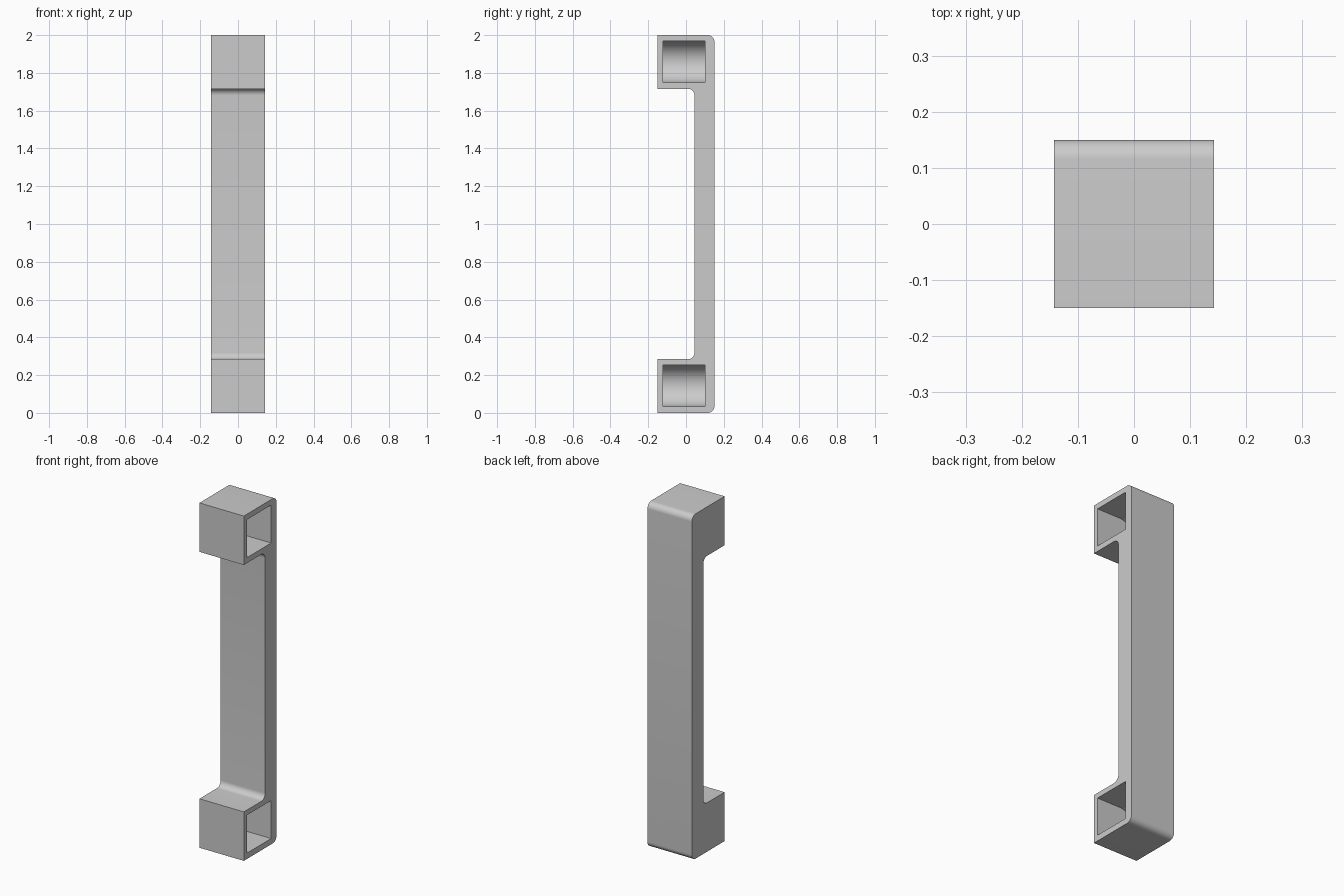
import bpy, bmesh, math
from mathutils import Vector

if "Cube" in bpy.data.objects:
    bpy.data.objects.remove(bpy.data.objects["Cube"])

HALF_W, DEPTH, H = 0.1425, 0.15, 2.0
BAR_Y, FOOT, R = 0.045, 0.284, 0.035     # grip front, foot height, fillet radius

grey = bpy.data.materials.new("light grey")
grey.diffuse_color = (0.6, 0.6, 0.6, 1)
grey.use_nodes = True
grey.node_tree.nodes["Principled BSDF"].inputs["Base Color"].default_value = grey.diffuse_color


def arc(cx, cy, r, a0, a1, n=10):
    """Points along an arc, angles in degrees."""
    angles = [math.radians(a0 + (a1 - a0) * i / n) for i in range(n + 1)]
    return [(cx + r * math.cos(a), cy + r * math.sin(a)) for a in angles]


def prism(name, points, offset):
    """Extrude a closed loop of 3D points by an offset."""
    bm = bmesh.new()
    face = bm.faces.new([bm.verts.new(p) for p in points])
    out = bmesh.ops.extrude_face_region(bm, geom=[face])
    moved = [v for v in out["geom"] if isinstance(v, bmesh.types.BMVert)]
    bmesh.ops.translate(bm, verts=moved, vec=Vector(offset))
    bmesh.ops.recalc_face_normals(bm, faces=bm.faces)
    mesh = bpy.data.meshes.new(name)
    bm.to_mesh(mesh)
    bm.free()
    mesh.materials.append(grey)
    obj = bpy.data.objects.new(name, mesh)
    bpy.context.collection.objects.link(obj)
    return obj


# Pull handle: side profile (y, z) with rounded back corners and inner fillets
profile = [(-DEPTH, 0)]
profile += arc(DEPTH - R, R, R, -90, 0)
profile += arc(DEPTH - R, H - R, R, 0, 90)
profile += [(-DEPTH, H), (-DEPTH, H - FOOT)]
profile += arc(BAR_Y - R, H - FOOT - R, R, 90, 0)
profile += arc(BAR_Y - R, FOOT + R, R, 0, -90)
profile += [(-DEPTH, FOOT)]
handle = prism("pull_handle", [(-HALF_W, y, z) for y, z in profile],
               (2 * HALF_W, 0, 0))

# Round-ended pockets sunk into the right side of each foot
POCKET_R, FLOOR_X = 0.11, -HALF_W + 0.03
for name, zc in (("lower_pocket_cutter", 0.144), ("upper_pocket_cutter", H - 0.142)):
    slot = [(HALF_W + 0.05, zc - POCKET_R), (HALF_W + 0.05, zc + POCKET_R)]
    slot += arc(FLOOR_X + POCKET_R, zc, POCKET_R, 90, 270, 32)
    cutter = prism(name, [(x, -0.122, z) for x, z in slot], (0, 0.222, 0))
    cutter.hide_render = True
    cutter.hide_viewport = True
    cutter.display_type = 'WIRE'
    cut = handle.modifiers.new(name, 'BOOLEAN')
    cut.operation, cut.solver, cut.object = 'DIFFERENCE', 'EXACT', cutter

# Bake the pockets, then smooth the fillets and keep the edges sharp
bpy.context.view_layer.objects.active = handle
handle.select_set(True)
for m in list(handle.modifiers):
    bpy.ops.object.modifier_apply(modifier=m.name)
bpy.ops.object.shade_smooth_by_angle(angle=math.radians(30))
